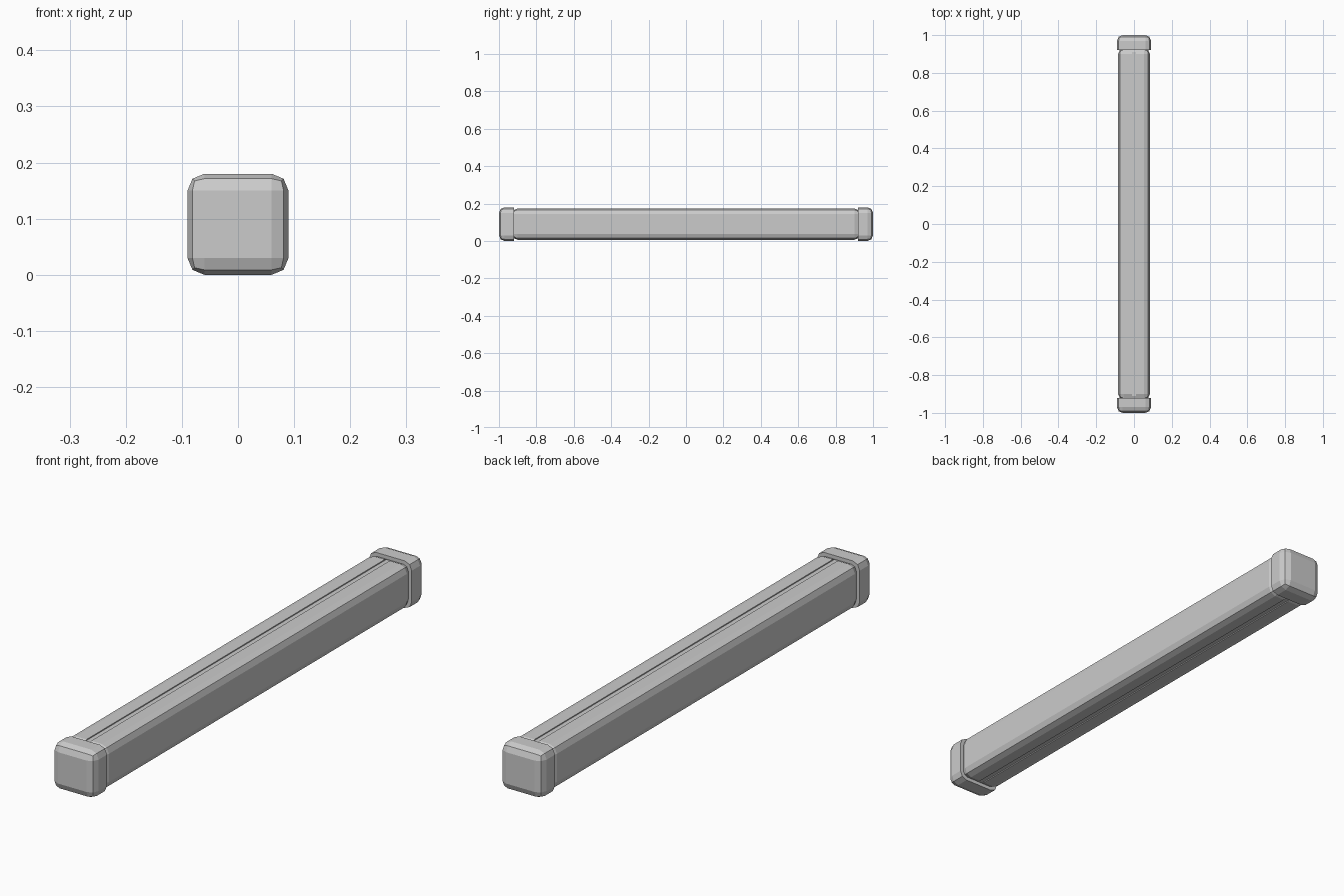
import bpy, bmesh
from mathutils import Vector

if "Cube" in bpy.data.objects:
    bpy.data.objects.remove(bpy.data.objects["Cube"])

MID = 0.09      # height of the bar's axis
BEVEL = 0.03


def box(name, lo, hi, keep=None):
    """Box between two corners; edges for which keep(edge) is true get a two-step rounding."""
    bm = bmesh.new()
    bmesh.ops.create_cube(bm, size=1)
    lo, hi = Vector(lo), Vector(hi)
    for v in bm.verts:
        v.co = Vector([lo[i] + (v.co[i] + 0.5) * (hi[i] - lo[i]) for i in range(3)])
    if keep:
        edges = [e for e in bm.edges if keep(e)]
        bmesh.ops.bevel(bm, geom=edges, offset=BEVEL, offset_type='OFFSET',
                        segments=2, profile=0.5, affect='EDGES', clamp_overlap=True)
    bmesh.ops.recalc_face_normals(bm, faces=bm.faces[:])
    me = bpy.data.meshes.new(name)
    bm.to_mesh(me)
    bm.free()
    ob = bpy.data.objects.new(name, me)
    bpy.context.collection.objects.link(ob)
    return ob


# long rounded body, its ends tucked into the caps
R = 0.084
body = box("bar_body", (-R, -0.93, MID - R), (R, 0.93, MID + R), lambda e: True)

# shallow seam along the middle of the top and the underside
for side, name in ((1, "top_seam_cutter"), (-1, "bottom_seam_cutter")):
    z = sorted((MID + side * (R - 0.004), MID + side * (R + 0.03)))
    cutter = box(name, (-0.01, -0.95, z[0]), (0.01, 0.95, z[1]))
    cutter.hide_render = True
    cutter.hide_set(True)
    mod = body.modifiers.new(name, 'BOOLEAN')
    mod.operation = 'DIFFERENCE'
    mod.solver = 'EXACT'
    mod.object = cutter

# end caps: rounded everywhere except the rim facing the body
for s, name in ((-1, "front_cap"), (1, "back_cap")):
    y = sorted((s * 0.92, s * 1.0))
    box(name, (-0.09, y[0], 0), (0.09, y[1], 0.18),
        lambda e: not all(abs(v.co.y - s * 0.92) < 1e-4 for v in e.verts))
